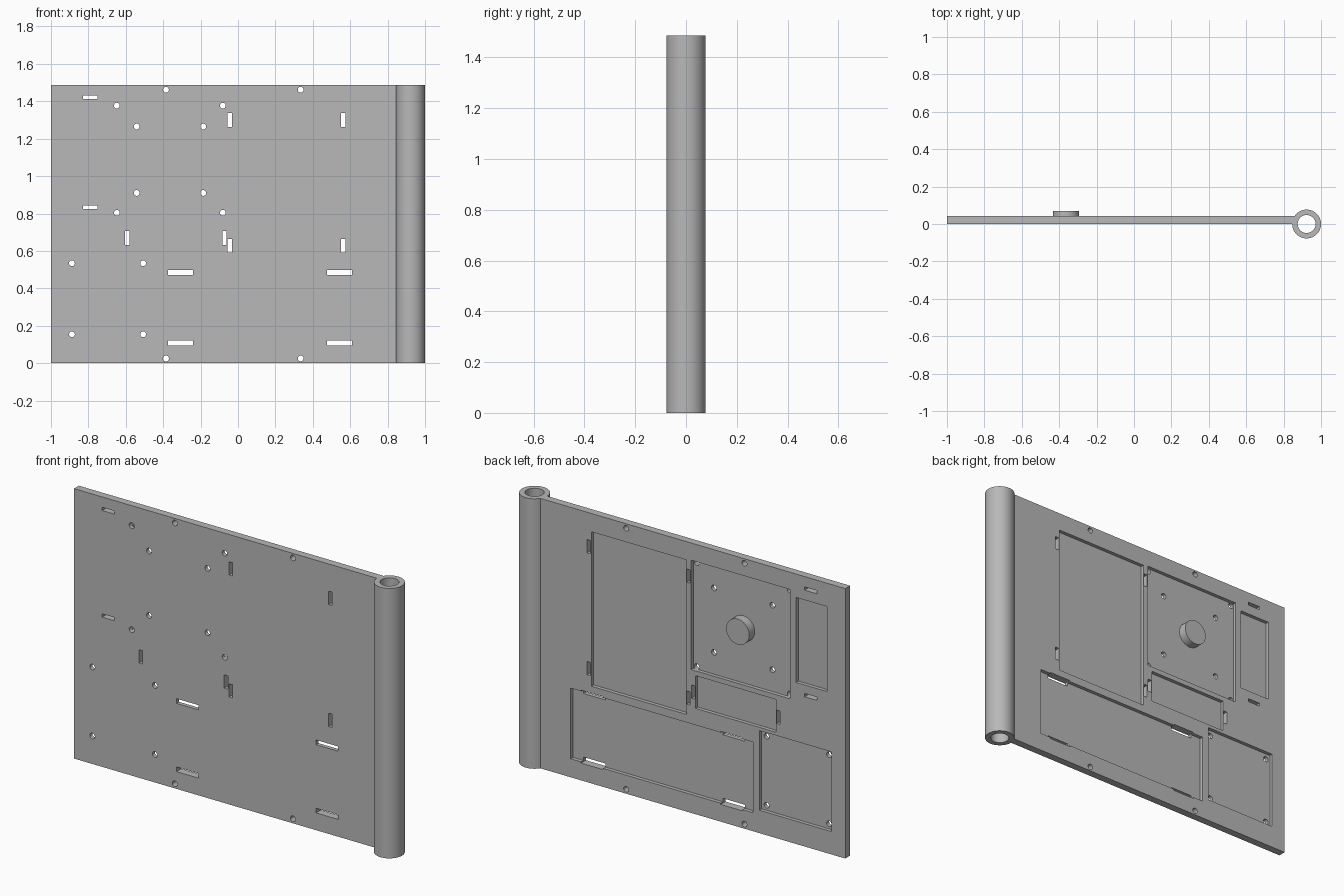
import bpy, bmesh, math
from mathutils import Matrix, Vector

cube = bpy.data.objects.get("Cube")
if cube:
    bpy.data.objects.remove(cube, do_unlink=True)

HEIGHT, THICK, POCKET = 1.487, 0.042, 0.02
HINGE_X, OUTER, INNER = 0.923, 0.077, 0.048

grey = bpy.data.materials.new("plain grey")
grey.use_nodes = True
colour = (0.48, 0.48, 0.48, 1)
grey.diffuse_color = colour
grey.node_tree.nodes["Principled BSDF"].inputs["Base Color"].default_value = colour


def box(bm, x0, x1, y0, y1, z0, z1):
    centre = Vector((x0 + x1, y0 + y1, z0 + z1)) / 2
    size = (x1 - x0, y1 - y0, z1 - z0, 1)
    bmesh.ops.create_cube(bm, size=1, matrix=Matrix.Translation(centre) @ Matrix.Diagonal(size))


def cylinder(bm, centre, radius, depth, sides, along_y=True):
    turn = Matrix.Rotation(math.pi / 2 if along_y else 0, 4, 'X')
    bmesh.ops.create_cone(bm, cap_ends=True, segments=sides, radius1=radius, radius2=radius,
                          depth=depth, matrix=Matrix.Translation(centre) @ turn)


def finish(name, bm):
    mesh = bpy.data.meshes.new(name)
    bm.to_mesh(mesh)
    bm.free()
    mesh.materials.append(grey)
    obj = bpy.data.objects.new(name, mesh)
    bpy.context.collection.objects.link(obj)
    return obj


def activate(obj):
    bpy.ops.object.select_all(action='DESELECT')
    obj.select_set(True)
    bpy.context.view_layer.objects.active = obj


def carve(target, cutter):
    cutter.hide_render = True
    activate(target)
    mod = target.modifiers.new("carve", 'BOOLEAN')
    mod.operation, mod.solver, mod.object = 'DIFFERENCE', 'EXACT', cutter
    bpy.ops.object.modifier_apply(modifier=mod.name)
    bpy.data.objects.remove(cutter, do_unlink=True)


# Door panel
bm = bmesh.new()
box(bm, -1, HINGE_X - 0.058, 0, THICK, 0, HEIGHT)
panel = finish("panel", bm)

# Shallow pockets in the back face: x range, z range
pockets = [
    (-0.031, 0.547, 0.535, 1.386),
    (-0.664, -0.061, 0.79, 1.392),
    (-0.888, -0.700, 0.89, 1.358),
    (-0.578, -0.087, 0.583, 0.763),
    (-0.437, 0.673, 0.102, 0.491),
    (-0.915, -0.476, 0.126, 0.565),
]
bm = bmesh.new()
for x0, x1, z0, z1 in pockets:
    box(bm, x0, x1, THICK - POCKET, THICK + 0.05, z0, z1)
carve(panel, finish("pocket_cutter", bm))

# Through slots and screw holes
bm = bmesh.new()


def slots(xs, zs, width, height):
    for x in xs:
        for z in zs:
            box(bm, x - width / 2, x + width / 2, -0.1, 0.1, z - height / 2, z + height / 2)


slots((-0.79,), (0.834, 1.421), 0.075, 0.018)
slots((-0.044, 0.563), (0.628, 1.3), 0.022, 0.073)
slots((-0.592, -0.073), (0.669,), 0.022, 0.073)
slots((-0.308, 0.543), (0.108, 0.484), 0.134, 0.026)

hole_groups = [
    ((-0.385, 0.335), (0.025, 1.462)),
    ((-0.648, -0.081), (0.804, 1.377)),
    ((-0.542, -0.186), (0.91, 1.265)),
    ((-0.888, -0.507), (0.154, 0.534)),
]
for xs, zs in hole_groups:
    for x in xs:
        for z in zs:
            cylinder(bm, (x, 0, z), 0.0155, 0.2, 24)
carve(panel, finish("hole_cutter", bm))

# Round boss standing in the square pocket
bm = bmesh.new()
floor, top = THICK - POCKET - 0.004, 0.07
cylinder(bm, (-0.364, (floor + top) / 2, 1.09), 0.07, top - floor, 48)
boss = finish("round_boss", bm)

# Hollow hinge barrel
bm = bmesh.new()
cylinder(bm, (HINGE_X, 0, HEIGHT / 2), OUTER, HEIGHT, 64, along_y=False)
barrel = finish("hinge_barrel", bm)
bm = bmesh.new()
cylinder(bm, (HINGE_X, 0, HEIGHT / 2), INNER, HEIGHT + 0.2, 64, along_y=False)
carve(barrel, finish("bore_cutter", bm))

for obj in (panel, boss, barrel):
    activate(obj)
    bpy.ops.object.shade_smooth_by_angle(angle=math.radians(30))
